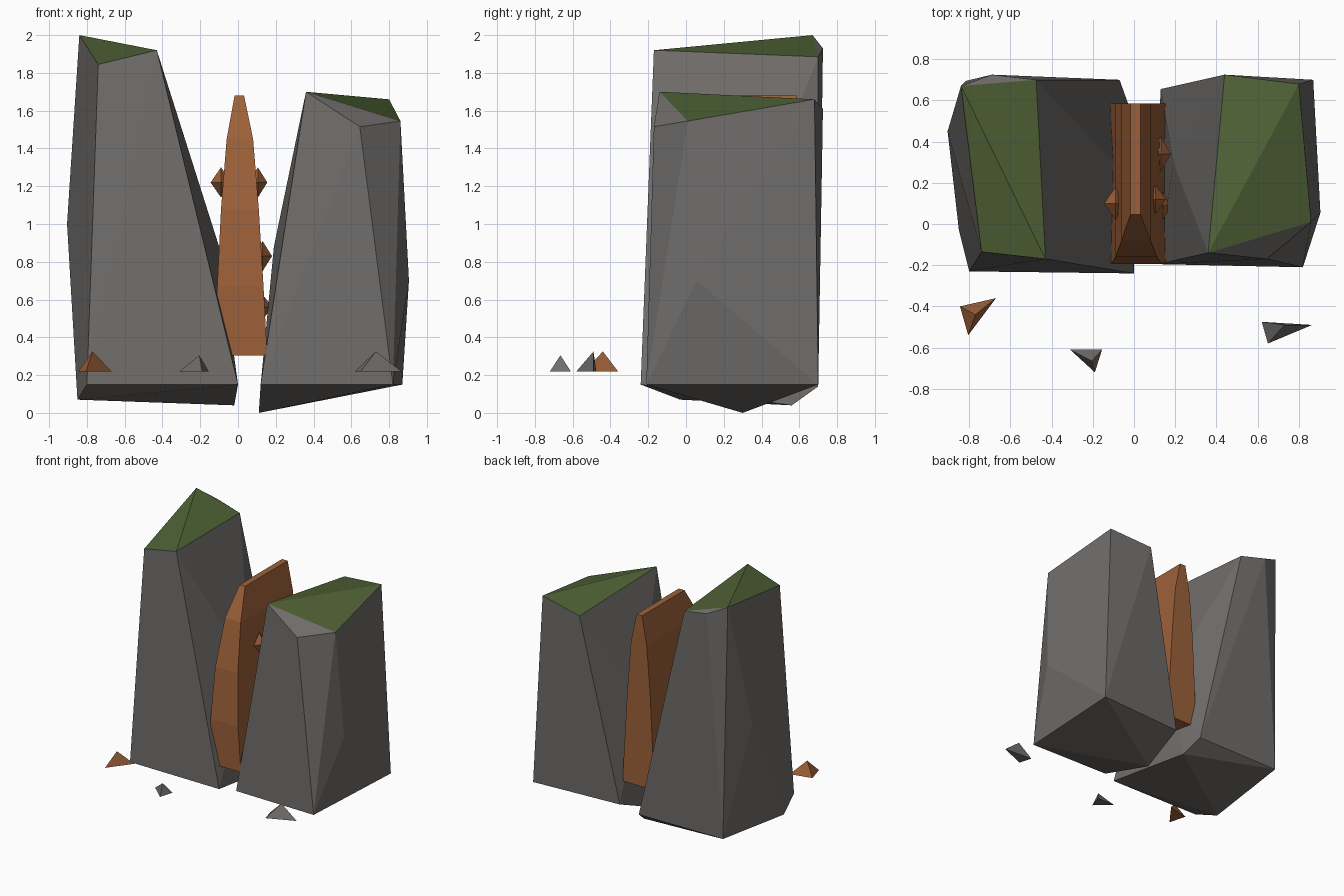
import bpy, bmesh, math
from mathutils import Vector

if "Cube" in bpy.data.objects:
    bpy.data.objects.remove(bpy.data.objects["Cube"])


def material(name, rgb):
    m = bpy.data.materials.new(name)
    m.diffuse_color = (*rgb, 1)
    m.use_nodes = True
    m.node_tree.nodes["Principled BSDF"].inputs["Base Color"].default_value = m.diffuse_color
    return m


STONE = material("grey stone", (0.162, 0.153, 0.146))
MOSS = material("moss green", (0.078, 0.122, 0.036))
COPPER = material("copper ore", (0.335, 0.118, 0.041))


def finish(name, bm, mats):
    bmesh.ops.recalc_face_normals(bm, faces=bm.faces[:])
    me = bpy.data.meshes.new(name)
    bm.to_mesh(me)
    bm.free()
    for m in mats:
        me.materials.append(m)
    ob = bpy.data.objects.new(name, me)
    bpy.context.collection.objects.link(ob)
    return ob


def hull(name, points, mats, moss=False):
    """Faceted chunk wrapped around a few corner points."""
    bm = bmesh.new()
    for p in points:
        bm.verts.new(p)
    res = bmesh.ops.convex_hull(bm, input=bm.verts[:])
    loose = {v for v in res["geom_interior"] + res["geom_unused"]
             if isinstance(v, bmesh.types.BMVert) and not v.link_faces}
    bmesh.ops.delete(bm, geom=list(loose), context='VERTS')
    bmesh.ops.recalc_face_normals(bm, faces=bm.faces[:])
    if moss:  # flat tops are mossy
        bm.normal_update()
        for f in bm.faces:
            if f.normal.z > 0.88 and f.calc_center_median().z > 1.4:
                f.material_index = 1
    return finish(name, bm, mats)


# Tall left rock: top corners, side bulges, bottom ring, underside
hull("left_rock", [
    (-0.84, 0.67, 2.0), (-0.43, -0.17, 1.92), (-0.74, -0.135, 1.845),
    (-0.475, 0.70, 1.885), (-0.69, 0.725, 1.93),
    (-0.905, 0.45, 1.0), (-0.10, 0.30, 0.88), (-0.04, 0.2, 0.42),
    (-0.80, -0.23, 0.15), (0.0, -0.24, 0.15), (-0.07, 0.70, 0.14),
    (-0.815, 0.695, 0.14), (-0.85, -0.03, 0.07), (-0.02, 0.56, 0.04),
], [STONE, MOSS], True)

# Shorter right rock
hull("right_rock", [
    (0.36, -0.14, 1.70), (0.86, 0.01, 1.545), (0.80, 0.68, 1.66),
    (0.44, 0.725, 1.61), (0.645, -0.17, 1.515),
    (0.905, 0.055, 0.7), (0.19, 0.30, 0.88),
    (0.12, -0.195, 0.15), (0.82, -0.21, 0.15), (0.87, 0.70, 0.15),
    (0.13, 0.655, 0.15), (0.11, 0.30, 0.0),
], [STONE, MOSS], True)

# Ore vein: slab lofted from rectangles (z, left, right, front)
bm = bmesh.new()
rings = []
for z, x0, x1, y0 in [(0.305, -0.12, 0.155, -0.185), (0.67, -0.11, 0.135, -0.193),
                      (1.08, -0.09, 0.11, -0.16), (1.45, -0.06, 0.08, -0.08),
                      (1.68, -0.018, 0.032, 0.045)]:
    rings.append([bm.verts.new(c) for c in
                  ((x0, y0, z), (x1, y0, z), (x1, 0.585, z), (x0, 0.585, z))])
for a, b in zip(rings, rings[1:]):
    for i in range(4):
        j = (i + 1) % 4
        bm.faces.new((a[i], a[j], b[j], b[i]))
bm.faces.new(rings[0][::-1])
bm.faces.new(rings[-1])
finish("ore_vein", bm, [COPPER])

# Ore nuggets: small octahedra on the sides of the vein
for k, (x, y, z, rx, ry, rz) in enumerate([
        (-0.09, 0.10, 1.22, 0.055, 0.08, 0.08), (-0.10, 0.34, 0.72, 0.055, 0.065, 0.07),
        (0.105, 0.12, 1.22, 0.05, 0.07, 0.08), (0.13, 0.34, 0.83, 0.05, 0.085, 0.08),
        (0.14, 0.09, 0.56, 0.04, 0.07, 0.055)]):
    c = Vector((x, y, z))
    pts = [c + Vector(s * r if i == a else 0 for i in range(3))
           for a, r in enumerate((rx, ry, rz)) for s in (-1, 1)]
    hull(f"ore_nugget_{k + 1}", pts, [COPPER])

# Loose shards lying in front
B = 0.22
hull("ore_shard", [(-0.845, -0.40, B), (-0.67, -0.36, B), (-0.805, -0.54, B),
                   (-0.77, -0.44, 0.325)], [COPPER])
hull("stone_shard_small", [(-0.31, -0.61, B), (-0.155, -0.61, B), (-0.19, -0.72, B),
                           (-0.205, -0.665, 0.305)], [STONE])
hull("stone_shard_large", [(0.62, -0.475, B), (0.865, -0.49, B), (0.65, -0.58, B),
                           (0.73, -0.49, 0.325)], [STONE])
